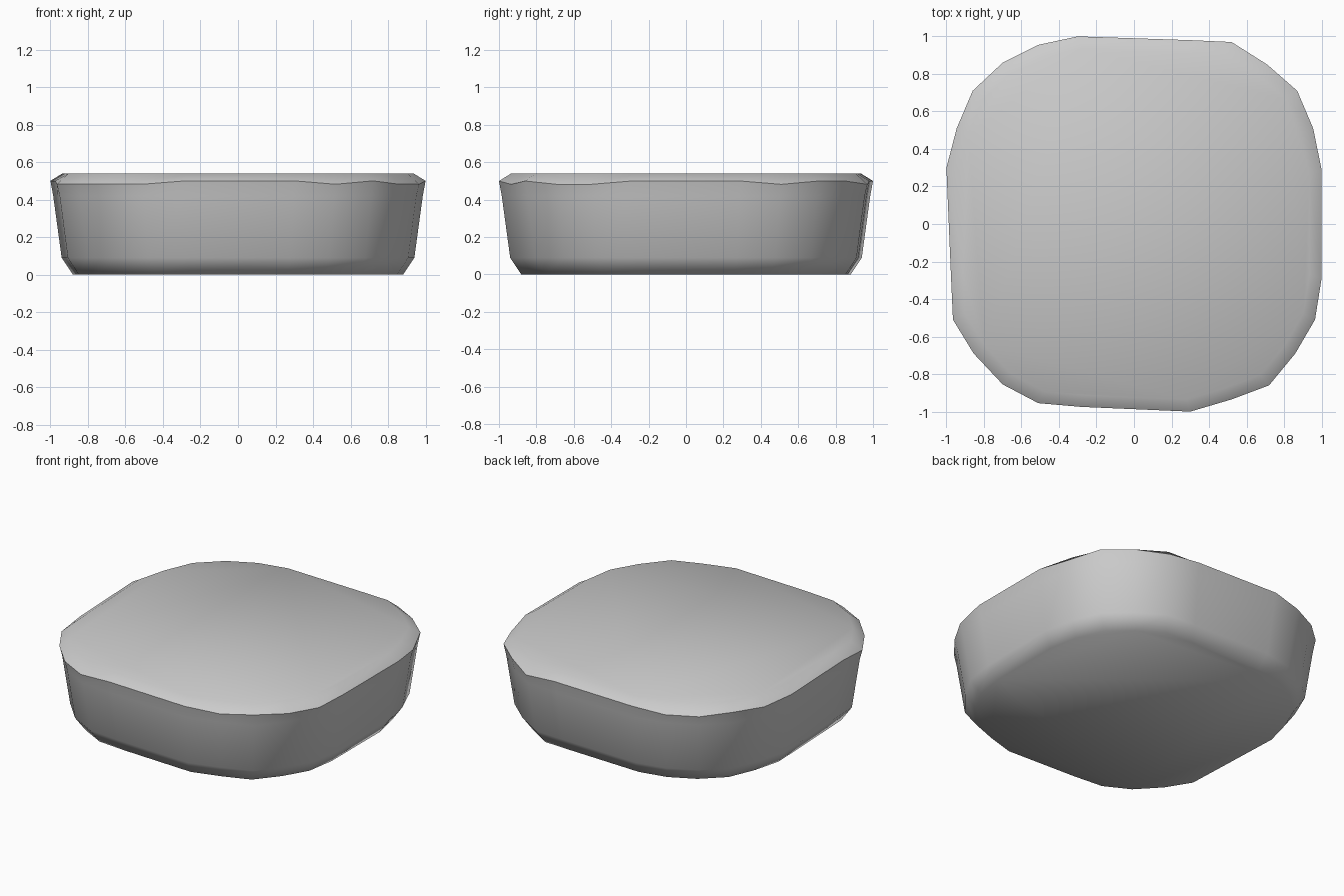
import bpy, bmesh

if "Cube" in bpy.data.objects:
    bpy.data.objects.remove(bpy.data.objects["Cube"])

# Rounded-square rim outline, counter-clockwise, slightly irregular (x, y)
outline = [
    (1.0, -0.29), (1.0, 0.29), (0.955, 0.51), (0.87, 0.71), (0.71, 0.85),
    (0.52, 0.97), (0.30, 0.98), (-0.30, 1.0), (-0.51, 0.955), (-0.70, 0.86),
    (-0.86, 0.71), (-0.945, 0.51), (-1.0, 0.30), (-0.975, -0.29), (-0.965, -0.51),
    (-0.855, -0.69), (-0.70, -0.855), (-0.51, -0.955), (-0.28, -0.975), (0.30, -1.0),
    (0.52, -0.935), (0.72, -0.86), (0.86, -0.69), (0.965, -0.51),
]
# Section levels: (scale, height, how much of the rim's waviness is used)
levels = [(0.88, 0.0, 0), (0.94, 0.09, 0), (0.985, 0.42, 0), (1.0, 0.49, 1), (0.935, 0.54, 0)]
RIM = 3


def wave(x, y):
    """Small rise and dip of the rim along each side."""
    m = min(abs(x), abs(y))
    return 0.01 if m < 0.4 or m > 0.7 else -0.008


bm = bmesh.new()
rings = [[bm.verts.new((x * s, y * s, z + w * wave(x, y))) for x, y in outline]
         for s, z, w in levels]
n = len(outline)

# Side wall, base bevel and top bevel
for low, high in zip(rings, rings[1:]):
    for i in range(n):
        j = (i + 1) % n
        bm.faces.new((low[i], low[j], high[j], high[i]))

# Flat base and top
bm.faces.new(list(reversed(rings[0])))
bm.faces.new(rings[-1])

# Smooth shading with one crisp crease along the rim
for f in bm.faces:
    f.smooth = True
for i in range(n):
    bm.edges.get((rings[RIM][i], rings[RIM][(i + 1) % n])).smooth = False

mesh = bpy.data.meshes.new("rounded_slab")
bm.to_mesh(mesh)
bm.free()
bpy.context.collection.objects.link(bpy.data.objects.new("rounded_slab", mesh))
